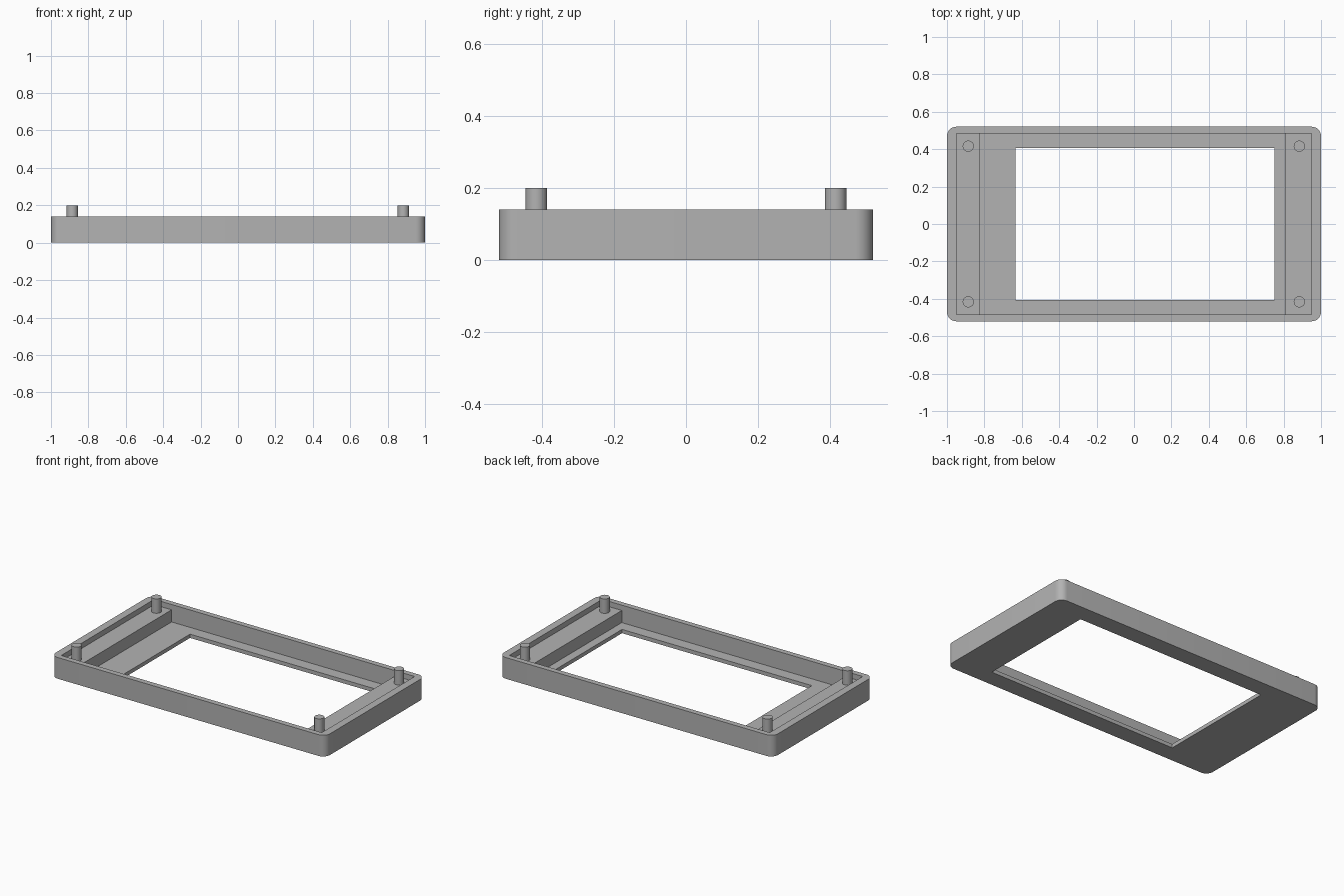
import bpy
import bmesh
import math

cube = bpy.data.objects.get("Cube")
if cube:
    bpy.data.objects.remove(cube, do_unlink=True)

# Main dimensions
HALF_X, HALF_Y, HEIGHT = 1.0, 0.52, 0.14
CAVITY_X, CAVITY_Y = 0.95, 0.484
FLOOR, SHELF, PEG_TOP = 0.025, 0.105, 0.20
WINDOW = (-0.634, 0.751, -0.406, 0.406)
CORNER = 0.05

grey = bpy.data.materials.new("plain_grey")
grey.use_nodes = True
colour = (0.45, 0.45, 0.45, 1.0)
grey.diffuse_color = colour
grey.node_tree.nodes["Principled BSDF"].inputs["Base Color"].default_value = colour


def finish(name, bm):
    """Turn a bmesh into a grey object with crisp edges and smooth rounds."""
    bmesh.ops.recalc_face_normals(bm, faces=bm.faces)
    mesh = bpy.data.meshes.new(name)
    bm.to_mesh(mesh)
    bm.free()
    obj = bpy.data.objects.new(name, mesh)
    bpy.context.collection.objects.link(obj)
    mesh.materials.append(grey)
    bpy.ops.object.select_all(action="DESELECT")
    obj.select_set(True)
    bpy.context.view_layer.objects.active = obj
    bpy.ops.object.shade_smooth_by_angle(angle=math.radians(35))
    return obj


def rectangle(x0, x1, y0, y1):
    return [(x0, y0), (x1, y0), (x1, y1), (x0, y1)]


def rounded_rectangle(hx, hy, r, steps=8):
    points = []
    for quarter, (sx, sy) in enumerate([(1, 1), (-1, 1), (-1, -1), (1, -1)]):
        for i in range(steps + 1):
            a = (quarter + i / steps) * math.pi / 2
            points.append((sx * (hx - r) + r * math.cos(a),
                           sy * (hy - r) + r * math.sin(a)))
    return points


def ring(bm, outline, z):
    verts = [bm.verts.new((x, y, z)) for x, y in outline]
    edges = [bm.edges.new((v, verts[i - 1])) for i, v in enumerate(verts)]
    return verts, edges


def wall(bm, outline, z0, z1):
    """Vertical wall along an outline; returns its lower and upper edges."""
    low, low_edges = ring(bm, outline, z0)
    high, high_edges = ring(bm, outline, z1)
    for i in range(len(low)):
        bm.faces.new((low[i - 1], low[i], high[i], high[i - 1]))
    return low_edges, high_edges


# Open tray: outer wall, cavity wall and window wall joined by flat faces
bm = bmesh.new()
outer_low, outer_high = wall(bm, rounded_rectangle(HALF_X, HALF_Y, CORNER), 0, HEIGHT)
cavity_low, cavity_high = wall(
    bm, rectangle(-CAVITY_X, CAVITY_X, -CAVITY_Y, CAVITY_Y), FLOOR, HEIGHT)
window_low, window_high = wall(bm, rectangle(*WINDOW), 0, FLOOR)
for edges, up in ((outer_low + window_low, -1),
                  (cavity_low + window_high, 1),
                  (outer_high + cavity_high, 1)):
    bmesh.ops.triangle_fill(bm, edges=edges, use_beauty=True, normal=(0, 0, up))
finish("bezel_frame", bm)

# Raised shelves at both ends of the cavity
for name, x0, x1 in (("right_shelf", -CAVITY_X, -0.823),
                     ("left_shelf", 0.807, CAVITY_X)):
    bm = bmesh.new()
    outline = rectangle(x0, x1, -CAVITY_Y, CAVITY_Y)
    low, high = wall(bm, outline, FLOOR, SHELF)
    for edges in (low, high):
        bmesh.ops.contextual_create(bm, geom=edges)
    finish(name, bm)

# Locating pegs standing on the shelves
for side, x in (("right", -0.886), ("left", 0.884)):
    for end, y in (("front", -0.416), ("back", 0.416)):
        bm = bmesh.new()
        bmesh.ops.create_cone(bm, cap_ends=True, segments=32, radius1=0.03,
                              radius2=0.03, depth=PEG_TOP - SHELF)
        bmesh.ops.translate(bm, verts=bm.verts, vec=(x, y, (PEG_TOP + SHELF) / 2))
        finish(f"{end}_{side}_peg", bm)
